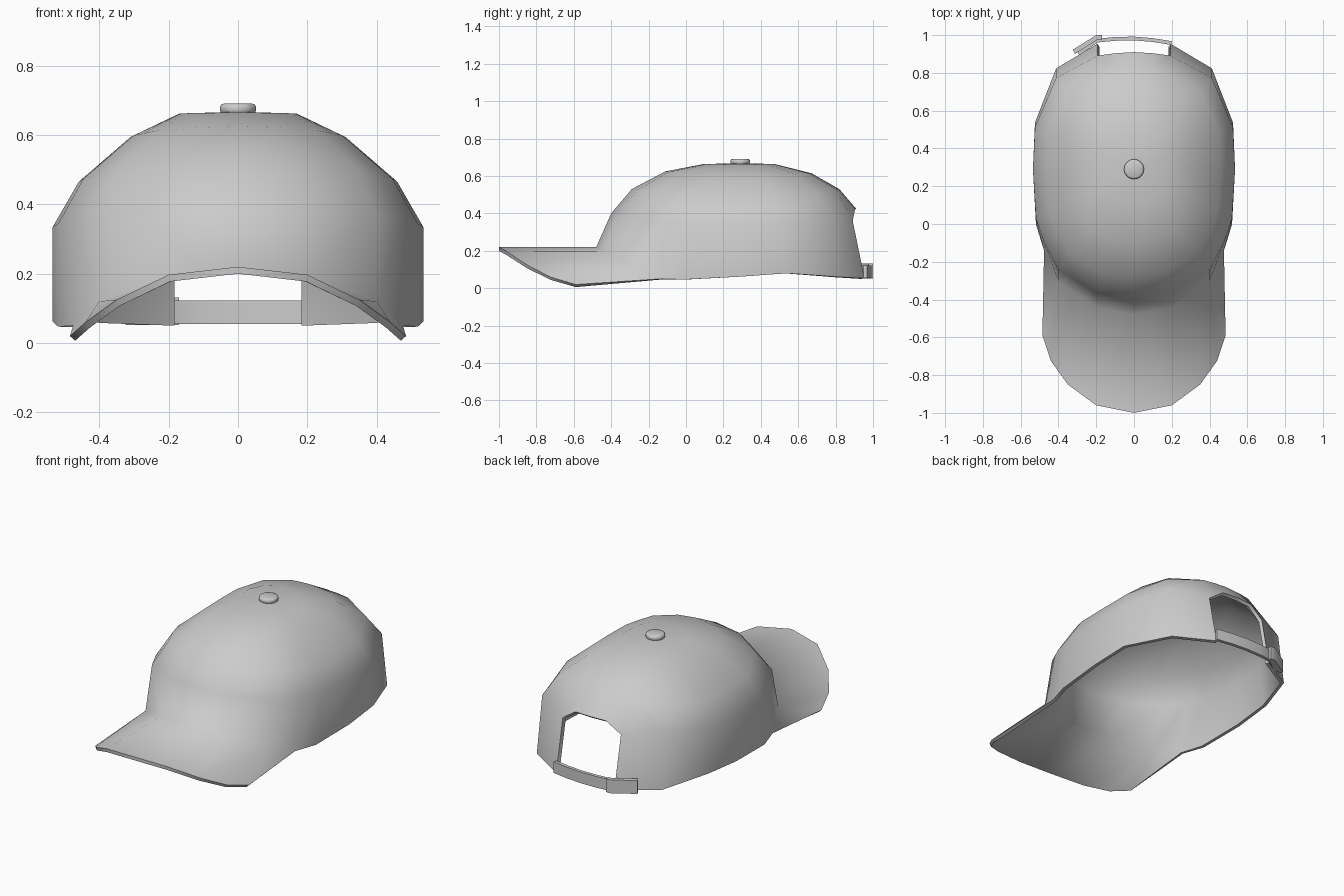
import bpy, math

if "Cube" in bpy.data.objects:
    bpy.data.objects.remove(bpy.data.objects["Cube"])

def finish(obj, angle=70):
    # apply modifiers, then smooth all but the hard rims
    bpy.ops.object.select_all(action='DESELECT')
    obj.select_set(True)
    bpy.context.view_layer.objects.active = obj
    bpy.ops.object.convert(target='MESH')
    bpy.ops.object.shade_smooth_by_angle(angle=math.radians(angle))

def sheet(name, verts, faces, thickness, mirror=False):
    me = bpy.data.meshes.new(name)
    me.from_pydata(verts, [], faces)
    obj = bpy.data.objects.new(name, me)
    bpy.context.collection.objects.link(obj)
    if mirror:
        m = obj.modifiers.new("mirror", 'MIRROR')
        m.use_clip = True
        m.merge_threshold = 0.001
    s = obj.modifiers.new("solid", 'SOLIDIFY')
    s.thickness, s.offset = thickness, -1
    finish(obj)
    return obj

# plan shape of the half crown, front to back (fractions of width and depth)
PLAN = [(0, -1), (.37, -.95), (.75, -.77), (.89, -.56), (.97, -.38), (1, 0),
        (.98, .36), (.77, .78), (.36, .97), (.19, .99), (0, 1)]
HEM = [.22, .195, .12, .05, .047, .062, .08, .06, .053, .053, .053]
# crown rings: half width, front y, back y, side z, front z, back z
RINGS = [(.535, -.48, .975, .06, .2, .05),
         (.535, -.40, .91, .335, .40, .425),
         (.46, -.29, .82, .465, .53, .53),
         (.31, -.11, .67, .595, .625, .615),
         (.17, .10, .47, .662, .665, .665)]
CY, N = .29, len(PLAN)
OPEN = 8  # first column of the rear opening

verts, faces = [], []
for r, (w, yf, yb, zs, zf, zb) in enumerate(RINGS):
    for c, (px, py) in enumerate(PLAN):
        y = CY + (yb - CY if py > 0 else CY - yf) * py
        z = zs + ((zb if py > 0 else zf) - zs) * py * py
        if r == 0:
            z = HEM[c]
        if r == 1 and c == OPEN:
            z = .36
        verts.append((w * px, y, z))
for r in range(len(RINGS) - 1):
    for c in range(N - 1):
        if r == 0 and c >= OPEN:
            continue
        a = r * N + c
        faces.append((a, a + 1, a + N + 1, a + N))
pole = len(verts)
verts.append((0, CY, .667))
top = (len(RINGS) - 1) * N
faces += [(top + c, top + c + 1, pole) for c in range(N - 1)]

# brim, continuing from the front hem
o = len(verts)
verts += [(0, -1, .22), (.2, -.96, .197), (.35, -.85, .125),
          (.44, -.725, .06), (.485, -.59, .02)]
faces += [(0, o, o + 1, 1), (1, o + 1, o + 2, 2), (2, o + 2, o + 3),
          (2, o + 3, o + 4, 3)]

# drop the unused hem vertices below the rear opening
used = sorted({i for f in faces for i in f})
remap = {old: new for new, old in enumerate(used)}
sheet("crown_and_brim", [verts[i] for i in used],
      [tuple(remap[i] for i in f) for f in faces], .02, mirror=True)

def band(name, path, z0, z1, thickness):
    v = [(x, y, z) for x, y in path for z in (z0, z1)]
    f = [(2 * i, 2 * i + 2, 2 * i + 3, 2 * i + 1) for i in range(len(path) - 1)]
    return sheet(name, v, f, thickness)

# rear strap and its overlapping tab
band("rear_strap", [(.2, .968), (.1, .984), (0, .992), (-.1, .99), (-.2, .98), (-.3, .91)],
     .055, .122, .02)
band("strap_tab", [(-.17, 1.0), (-.2, 1.0), (-.325, .922)], .052, .132, .025)

# top button
bpy.ops.mesh.primitive_cylinder_add(vertices=10, radius=.055, depth=.03,
                                    location=(0, CY, .676))
button = bpy.context.object
button.name = "top_button"
b = button.modifiers.new("bevel", 'BEVEL')
b.width, b.segments = .011, 2
finish(button)
